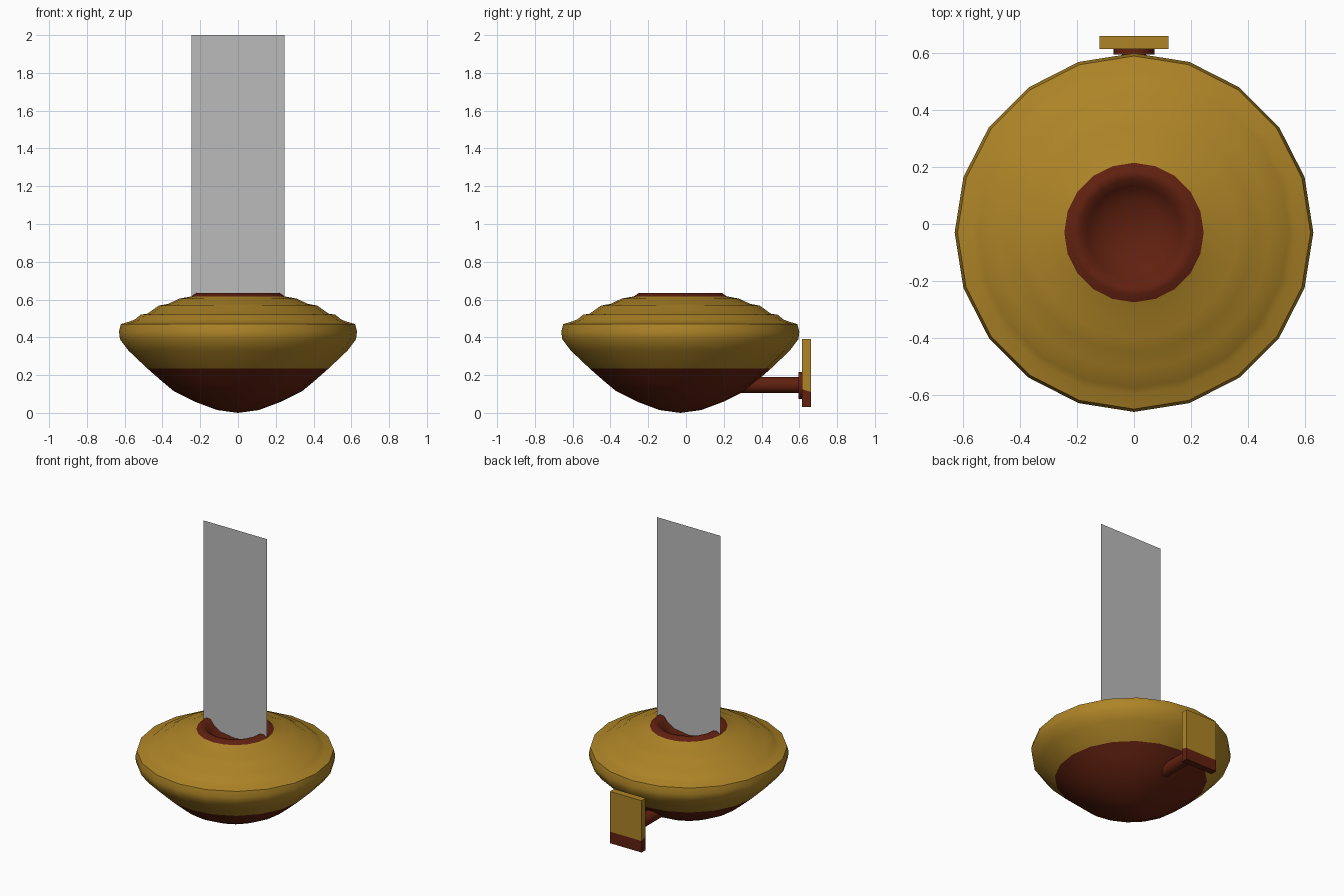
import bpy, bmesh, math
from mathutils import Matrix

if "Cube" in bpy.data.objects:
    bpy.data.objects.remove(bpy.data.objects["Cube"])


def material(name, rgb):
    m = bpy.data.materials.new(name)
    m.use_nodes = True
    m.diffuse_color = (*rgb, 1)
    m.node_tree.nodes["Principled BSDF"].inputs["Base Color"].default_value = (*rgb, 1)
    return m


gold = material("aged gold", (0.42, 0.23, 0.02))
red = material("dark red clay", (0.12, 0.015, 0.005))
grey = material("pale grey", (0.5, 0.5, 0.5))
CENTRE_Y = -0.03


def finish(name, bm, mats, rule=None, smooth=None):
    """Turn a bmesh into an object, colouring faces by a rule on their centre."""
    bmesh.ops.recalc_face_normals(bm, faces=bm.faces)
    if rule:
        for f in bm.faces:
            f.material_index = rule(f.calc_center_median())
    me = bpy.data.meshes.new(name)
    bm.to_mesh(me)
    bm.free()
    for m in mats:
        me.materials.append(m)
    ob = bpy.data.objects.new(name, me)
    bpy.context.collection.objects.link(ob)
    if smooth:
        bpy.ops.object.select_all(action='DESELECT')
        ob.select_set(True)
        bpy.context.view_layer.objects.active = ob
        bpy.ops.object.shade_smooth_by_angle(angle=math.radians(smooth))
    return ob


def lathe(name, profile, mats, rule, steps=20):
    bm = bmesh.new()
    verts = [bm.verts.new((r, 0, z)) for r, z in profile]
    edges = [bm.edges.new(pair) for pair in zip(verts, verts[1:])]
    bmesh.ops.spin(bm, geom=verts + edges, cent=(0, 0, 0), axis=(0, 0, 1),
                   angle=math.tau, steps=steps)
    bmesh.ops.remove_doubles(bm, verts=bm.verts, dist=0.0005)
    bmesh.ops.translate(bm, verts=bm.verts, vec=(0, CENTRE_Y, 0))
    return finish(name, bm, mats, rule, smooth=50)


def rod(name, radius, y0, y1, z, mat):
    bm = bmesh.new()
    place = Matrix.Translation((0, (y0 + y1) / 2, z)) @ Matrix.Rotation(math.pi / 2, 4, 'X')
    bmesh.ops.create_cone(bm, cap_ends=True, segments=20, radius1=radius,
                          radius2=radius, depth=y1 - y0, matrix=place)
    return finish(name, bm, [mat], smooth=40)


# Turned bowl: red underside, gold shoulder with steps, red rim and hollow
bowl_profile = [
    (0, 0), (0.11, 0.015), (0.23, 0.06), (0.34, 0.115), (0.4, 0.165), (0.48, 0.235),
    (0.58, 0.33), (0.625, 0.39), (0.63, 0.43), (0.62, 0.47), (0.57, 0.485),
    (0.545, 0.495), (0.515, 0.52), (0.48, 0.525), (0.42, 0.568), (0.37, 0.577),
    (0.31, 0.605), (0.245, 0.617), (0.22, 0.635), (0.19, 0.632),
    (0.165, 0.6), (0.11, 0.565), (0, 0.55)]


def bowl_colour(c):
    inside = math.hypot(c.x, c.y - CENTRE_Y) < 0.24 and c.z > 0.3
    return 1 if c.z < 0.235 or inside else 0


lathe("bowl", bowl_profile, [gold, red], bowl_colour)

# Handle stem and its collar
rod("handle_stem", 0.042, 0.2, 0.61, 0.148, red)
rod("handle_collar", 0.072, 0.595, 0.617, 0.145, red)

# Handle plate, cut across so its foot is red
bm = bmesh.new()
bmesh.ops.create_cube(bm, size=1, matrix=Matrix.Translation((0, 0.638, 0.21))
                      @ Matrix.Diagonal((0.242, 0.046, 0.36, 1)))
bmesh.ops.bisect_plane(bm, geom=bm.verts[:] + bm.edges[:] + bm.faces[:],
                       plane_co=(0, 0.638, 0.118), plane_no=(0, 0.35, 1))
finish("handle_plate", bm, [gold, red], lambda c: int(c.z < 0.118))

# Upright flat sheet standing in the hollow
bm = bmesh.new()
bmesh.ops.create_grid(bm, x_segments=1, y_segments=1, size=0.5,
                      matrix=Matrix.Translation((0, CENTRE_Y, 1.25))
                      @ Matrix.Rotation(math.pi / 2, 4, 'X') @ Matrix.Diagonal((0.49, 1.5, 1, 1)))
finish("flame_sheet", bm, [grey])
